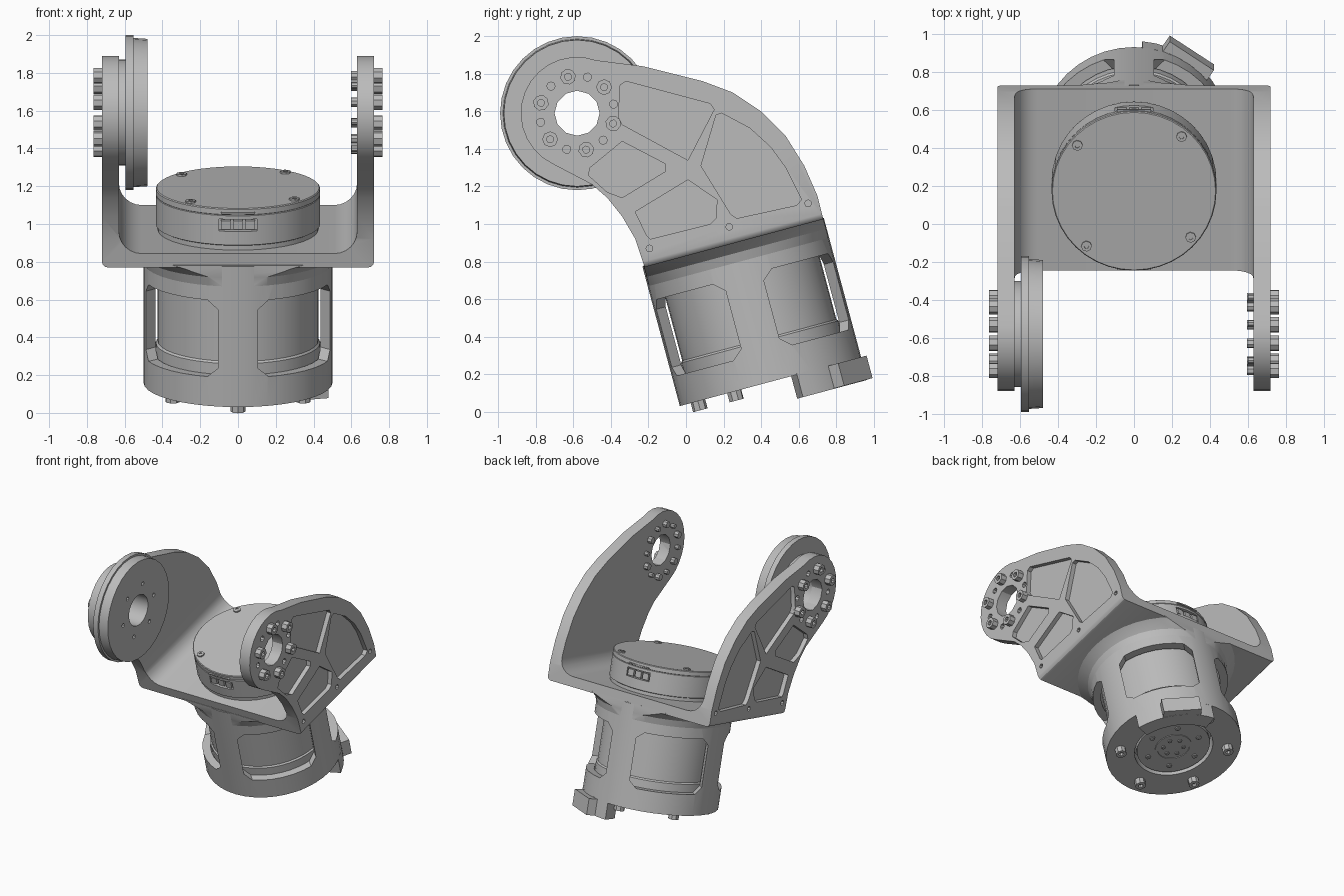
import bpy, bmesh
from math import radians, sin, cos, pi
from mathutils import Matrix, Vector

if "Cube" in bpy.data.objects:
    bpy.data.objects.remove(bpy.data.objects["Cube"], do_unlink=True)

grey = bpy.data.materials.new("machined grey")
grey.use_nodes = True
grey.diffuse_color = (0.5, 0.5, 0.5, 1)
grey.node_tree.nodes["Principled BSDF"].inputs["Base Color"].default_value = (0.5, 0.5, 0.5, 1)

# Frames: tilted body, side profiles (y, z, x), cross-sections (x, z, y)
TILT = Matrix.Translation((0, 0.45, 0.16)) @ Matrix.Rotation(radians(15), 4, 'X')
SIDE = Matrix(((0, 0, 1, 0), (1, 0, 0, 0), (0, 1, 0, 0), (0, 0, 0, 1)))
CROSS = Matrix(((1, 0, 0, 0), (0, 0, 1, 0), (0, 1, 0, 0), (0, 0, 0, 1)))
PIVOT = Matrix.Translation((0, -0.58, 1.59)) @ SIDE
MIRROR = Matrix.Scale(-1, 4, (1, 0, 0))
move = Matrix.Translation


def turn(deg):
    return Matrix.Rotation(radians(deg), 4, 'Z')


def arc(cx, cy, r, a, b, n):
    step = radians(b - a) / n
    return [(cx + r * cos(radians(a) + i * step), cy + r * sin(radians(a) + i * step))
            for i in range(n + 1)]


def circle_of(base, r, count, start, z=0):
    return [base @ turn(start + 360 * i / count) @ move((r, 0, z)) for i in range(count)]


def finish(name, bm, frames):
    """Stamp the shape once per frame into one object."""
    unit = bpy.data.meshes.new(name)
    bm.to_mesh(unit)
    bm.free()
    out = bmesh.new()
    for f in frames:
        n = len(out.verts)
        out.from_mesh(unit)
        out.verts.ensure_lookup_table()
        bmesh.ops.transform(out, matrix=f, verts=out.verts[n:])
    bmesh.ops.recalc_face_normals(out, faces=out.faces)
    out.to_mesh(unit)
    out.free()
    unit.materials.append(grey)
    ob = bpy.data.objects.new(name, unit)
    bpy.context.collection.objects.link(ob)
    return ob


def prism(name, pts, lo, hi, frames):
    bm = bmesh.new()
    face = bm.faces.new([bm.verts.new((p[0], p[1], lo)) for p in pts])
    top = bmesh.ops.extrude_face_region(bm, geom=[face])["geom"]
    bmesh.ops.translate(bm, vec=(0, 0, hi - lo),
                        verts=[v for v in top if isinstance(v, bmesh.types.BMVert)])
    return finish(name, bm, frames)


def box(name, x0, x1, y0, y1, z0, z1, frames):
    return prism(name, [(x0, y0), (x1, y0), (x1, y1), (x0, y1)], z0, z1, frames)


def lathe(name, profile, frames, n=32):
    """Revolve (radius, height) points; profiles off the axis close on themselves."""
    bm = bmesh.new()
    vs = [bm.verts.new((r, 0, h)) for r, h in profile]
    for a, b in zip(vs, vs[1:]):
        bm.edges.new((a, b))
    if profile[0][0] > 0:
        bm.edges.new((vs[-1], vs[0]))
    bmesh.ops.spin(bm, geom=bm.verts[:] + bm.edges[:], cent=(0, 0, 0), axis=(0, 0, 1),
                   angle=2 * pi, steps=n, use_duplicate=False)
    bmesh.ops.remove_doubles(bm, verts=bm.verts, dist=1e-5)
    return finish(name, bm, frames)


def rod(name, r, z0, z1, frames, n=8):
    return lathe(name, [(0, z0), (r, z0), (r, z1), (0, z1)], frames, n)


def carve(ob, cutter, op='DIFFERENCE'):
    mod = ob.modifiers.new("carve", 'BOOLEAN')
    mod.operation, mod.solver, mod.object = op, 'EXACT', cutter
    bpy.context.view_layer.objects.active = ob
    bpy.ops.object.modifier_apply(modifier=mod.name)
    bpy.data.objects.remove(cutter, do_unlink=True)


def socket_bolt(name, r, h, frames):
    s = r * 0.45
    return lathe(name, [(0, h * 0.5), (s, h * 0.5), (s, h), (r, h), (r, -0.01), (0, -0.01)], frames, 8)


# Bracket: U section trimmed by the swept arm outline
half = [(0.72, 2.3), (0.63, 2.3)] + arc(0.51, 0.96, 0.12, 0, -90, 6)
outer = arc(0.69, 0.793, 0.03, -90, 0, 3)
section = half[1:] + [(-x, z) for x, z in reversed(half)] \
    + [(-x, z) for x, z in reversed(outer)] + outer + half[:1]
bracket = prism("fork_bracket", section, -1.3, 0.8, [TILT @ CROSS])
outline = [(-0.21, 0.73), (0.74, 0.99), (0.73, 1.03), (0.70, 1.15), (0.63, 1.31), (0.53, 1.47),
           (0.40, 1.60), (0.25, 1.70), (0.09, 1.76), (-0.23, 1.84)] \
    + arc(-0.58, 1.59, 0.3, 70, 245, 14) \
    + [(-0.50, 1.21), (-0.42, 1.14), (-0.34, 1.04), (-0.27, 0.92), (-0.22, 0.77)]
carve(bracket, prism("outline_cutter", outline, -1, 1, [SIDE]), 'INTERSECT')

# Weight-saving pockets on both outer faces
pockets = [
    [(-0.35, 1.74), (-0.32, 1.76), (0.13, 1.64), (0.15, 1.61), (0.01, 1.34), (-0.34, 1.53), (-0.36, 1.57)],
    [(0.16, 1.58), (0.19, 1.59), (0.34, 1.51), (0.45, 1.41), (0.53, 1.30), (0.615, 1.13), (0.59, 1.10),
     (0.27, 1.03), (0.24, 1.05), (0.08, 1.31)],
    [(-0.34, 1.44), (-0.11, 1.32), (-0.11, 1.28), (-0.34, 1.14), (-0.42, 1.17), (-0.52, 1.26), (-0.51, 1.30)],
    [(0.01, 1.235), (0.165, 1.13), (0.16, 1.03), (0.13, 1.00), (-0.19, 0.92), (-0.21, 0.94), (-0.27, 1.065)],
]
BOTH = [SIDE, MIRROR @ SIDE]
for pts in pockets:
    carve(bracket, prism("pocket_cutter", pts, 0.685, 0.9, BOTH))
spots = [s @ move((y, z, 0)) for s in BOTH for y, z in ((-0.195, 0.87), (0.23, 0.985), (0.65, 1.11))]
carve(bracket, rod("dowel_cutter", 0.018, 0.69, 0.9, spots))
carve(bracket, rod("bore_cutter", 0.12, -1, 1, [PIVOT], 12))
pins = [f for p in (PIVOT, MIRROR @ PIVOT) for f in circle_of(p, 0.2, 6, 14)]
carve(bracket, rod("pin_cutter", 0.022, 0.69, 0.9, pins))

# Bolts around both pivots, with shanks showing inside the free arm
heads = [f for p in (PIVOT, MIRROR @ PIVOT) for f in circle_of(p, 0.2, 6, -16, 0.72)]
socket_bolt("pivot_bolts", 0.042, 0.045, heads)
rod("bolt_tips", 0.026, 0.597, 0.65, circle_of(PIVOT, 0.2, 6, -16))
rod("pin_tips", 0.018, 0.6, 0.65, circle_of(PIVOT, 0.2, 6, 14))

# Output disc inside the other arm
disc = lathe("pivot_disc", [(0.12, -0.64), (0.28, -0.64), (0.28, -0.595), (0.41, -0.595), (0.41, -0.553),
                            (0.395, -0.553), (0.39, -0.479), (0.12, -0.479)], [PIVOT])
carve(disc, rod("disc_hole_cutter", 0.016, -0.52, -0.4, circle_of(PIVOT, 0.2, 6, 14)))

# Housing with four chamfered windows
housing = lathe("housing", [(0.29, 0), (0.5, 0), (0.5, 0.77), (0.44, 0.77), (0.44, 0.1), (0.29, 0.1)], [TILT], 40)
window = [(-0.27, 0.21), (-0.22, 0.16), (0.22, 0.16), (0.27, 0.21),
          (0.27, 0.53), (0.22, 0.58), (-0.22, 0.58), (-0.27, 0.53)]
carve(housing, prism("window_cutter", window, 0.3, 0.7, [TILT @ turn(45 + 90 * i) @ CROSS for i in range(4)]))
flare = lathe("housing_flare", [(0.45, 0.66), (0.5, 0.66), (0.515, 0.71), (0.56, 0.75), (0.6, 0.775),
                                (0.45, 0.775)], [TILT], 40)
carve(flare, box("flare_trim", -1, 1, -0.492, 0.496, 0, 1, [TILT]), 'INTERSECT')

# Motor running through the housing up to the round cap
motor = lathe("motor", [(0, 0.012), (0.27, 0.012), (0.27, 0.11), (0.435, 0.11), (0.435, 0.22), (0.425, 0.23),
                        (0.425, 0.865), (0.435, 0.87), (0.435, 1.03), (0.43, 1.033), (0.435, 1.036),
                        (0.435, 1.065), (0.43, 1.07), (0, 1.07)], [TILT], 40)
ENDS = [TILT, TILT @ turn(180)]
carve(motor, box("port_cutter", -0.1, 0.1, -0.6, -0.395, 0.945, 1.01, ENDS))
box("port_plugs", -0.025, 0.025, -0.425, -0.38, 0.952, 1.0,
    [f @ move((x, 0, 0)) for f in ENDS for x in (-0.065, 0, 0.065)])
box("port_lip", -0.09, 0.09, -0.44, -0.42, 1.04, 1.048, ENDS)
socket_bolt("cap_screws", 0.028, 0.012, circle_of(TILT, 0.39, 4, 50, 1.068))

# Underside: bolts, hub screws and cable block
DOWN = TILT @ Matrix.Rotation(pi, 4, 'X')
socket_bolt("base_bolts", 0.04, 0.05, circle_of(DOWN, 0.4, 6, 30))
socket_bolt("hub_screws", 0.02, 0.008, circle_of(DOWN, 0.2, 6, 0, -0.012))
socket_bolt("hub_center_screws", 0.016, 0.008, circle_of(DOWN, 0.075, 6, 30, -0.012))
lathe("hub_ring", [(0.12, 0.02), (0.12, 0.006), (0.135, 0.006), (0.135, 0.02)], [TILT])
prism("cable_block", arc(0, 0, 0.5, 17, 85, 8) + arc(0, 0, 0.39, 85, 17, 8), -0.124, 0.005, [TILT])
box("cable_plug", 0.4, 0.545, -0.14, 0.14, -0.122, 0.002, [TILT @ turn(56)])

# Smooth curved walls, keep machined edges
bpy.ops.object.select_all(action='DESELECT')
for ob in bpy.context.collection.objects:
    if ob.type == 'MESH':
        ob.select_set(True)
        bpy.context.view_layer.objects.active = ob
bpy.ops.object.shade_smooth_by_angle(angle=radians(30))
